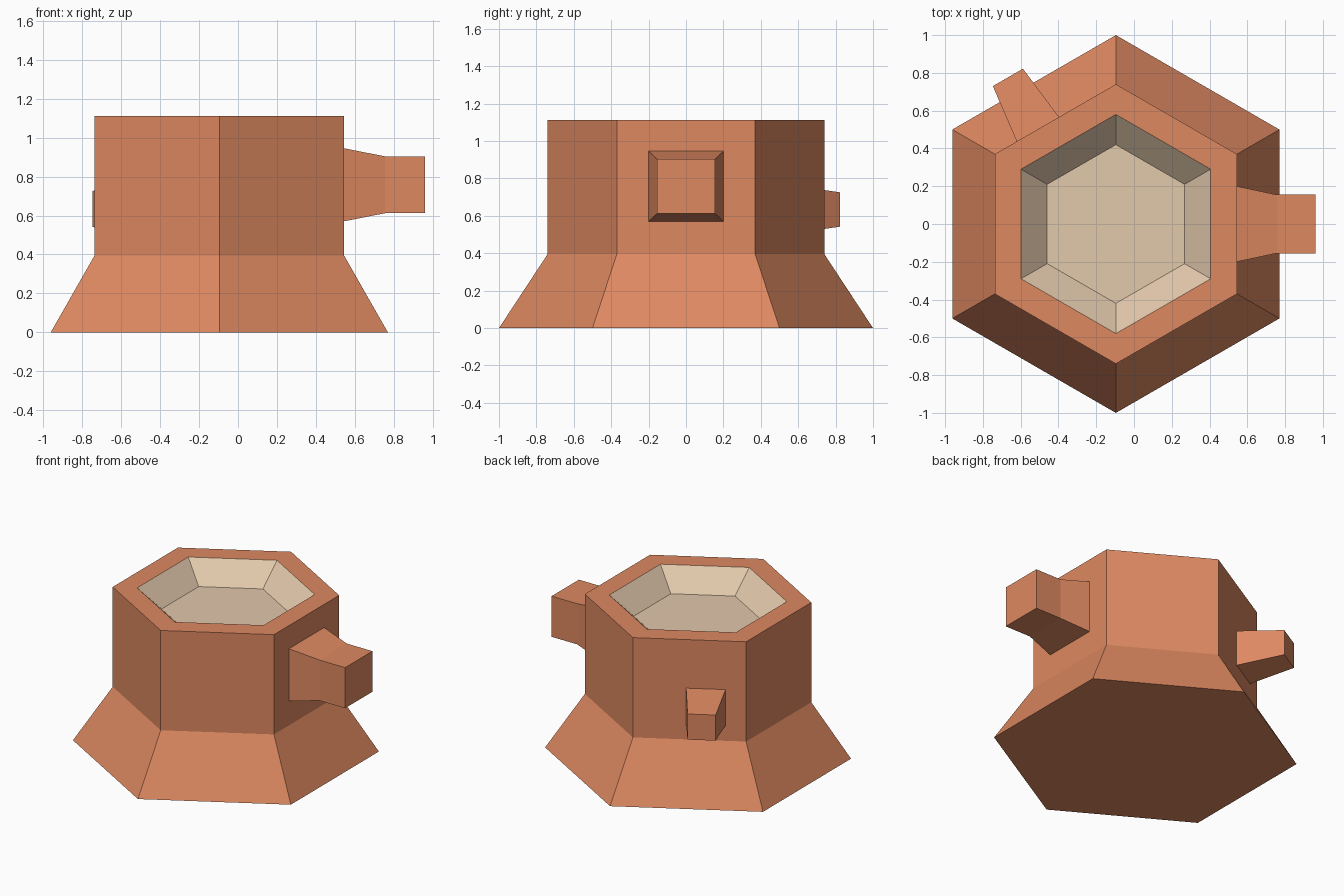
import bpy
from math import sin, cos, radians
from mathutils import Vector

if "Cube" in bpy.data.objects:
    bpy.data.objects.remove(bpy.data.objects["Cube"])


def material(name, rgb):
    mat = bpy.data.materials.new(name)
    mat.use_nodes = True
    mat.diffuse_color = (*rgb, 1)
    mat.node_tree.nodes["Principled BSDF"].inputs["Base Color"].default_value = (*rgb, 1)
    return mat


bark = material("bark_brown", (0.73, 0.25, 0.12))
heartwood = material("pale_wood", (0.76, 0.58, 0.41))
CENTRE = Vector((-0.096, 0, 0))


def loft(name, rings, mat, cap_start=False, cap_end=False):
    """Join equal-sided rings of points with quads, with optional end caps."""
    n = len(rings[0])
    verts = [p for ring in rings for p in ring]
    faces = [(r * n + i, r * n + (i + 1) % n, (r + 1) * n + (i + 1) % n, (r + 1) * n + i)
             for r in range(len(rings) - 1) for i in range(n)]
    if cap_start:
        faces.append(tuple(reversed(range(n))))
    if cap_end:
        faces.append(tuple(range(len(verts) - n, len(verts))))
    mesh = bpy.data.meshes.new(name)
    mesh.from_pydata(verts, [], faces)
    mesh.materials.append(mat)
    obj = bpy.data.objects.new(name, mesh)
    bpy.context.collection.objects.link(obj)
    return obj


def hexagon(radius, z):
    return [CENTRE + Vector((radius * cos(radians(a)), radius * sin(radians(a)), z))
            for a in range(30, 390, 60)]


def branch(name, angle, offset, z, sections):
    """Square stub pointing out at an angle; sections are (distance, width, height)."""
    out = Vector((cos(radians(angle)), sin(radians(angle)), 0))
    side = Vector((-out.y, out.x, 0))
    up = Vector((0, 0, 1))
    rings = []
    for dist, width, height in sections:
        mid = CENTRE + out * dist + side * offset + up * z
        rings.append([mid + side * (u * width / 2) + up * (v * height / 2)
                      for u, v in ((-1, -1), (1, -1), (1, 1), (-1, 1))])
    return loft(name, rings, bark, cap_end=True)


# Flared trunk, ending in the flat rim
loft("trunk", [hexagon(1, 0), hexagon(0.74, 0.395), hexagon(0.74, 1.112),
               hexagon(0.58, 1.112)], bark, cap_start=True)

# Sunken pale top
loft("hollow", [hexagon(0.58, 1.112), hexagon(0.42, 0.967)], heartwood, cap_end=True)

# Cut branches
wall = 0.74 * cos(radians(30))
branch("large_branch", 0, 0, 0.758,
       [(wall, 0.4, 0.375), (0.852, 0.31, 0.292), (1.056, 0.31, 0.292)])
branch("small_branch", 120, 0.107, 0.634,
       [(wall, 0.258, 0.258), (wall + 0.317, 0.184, 0.184)])
